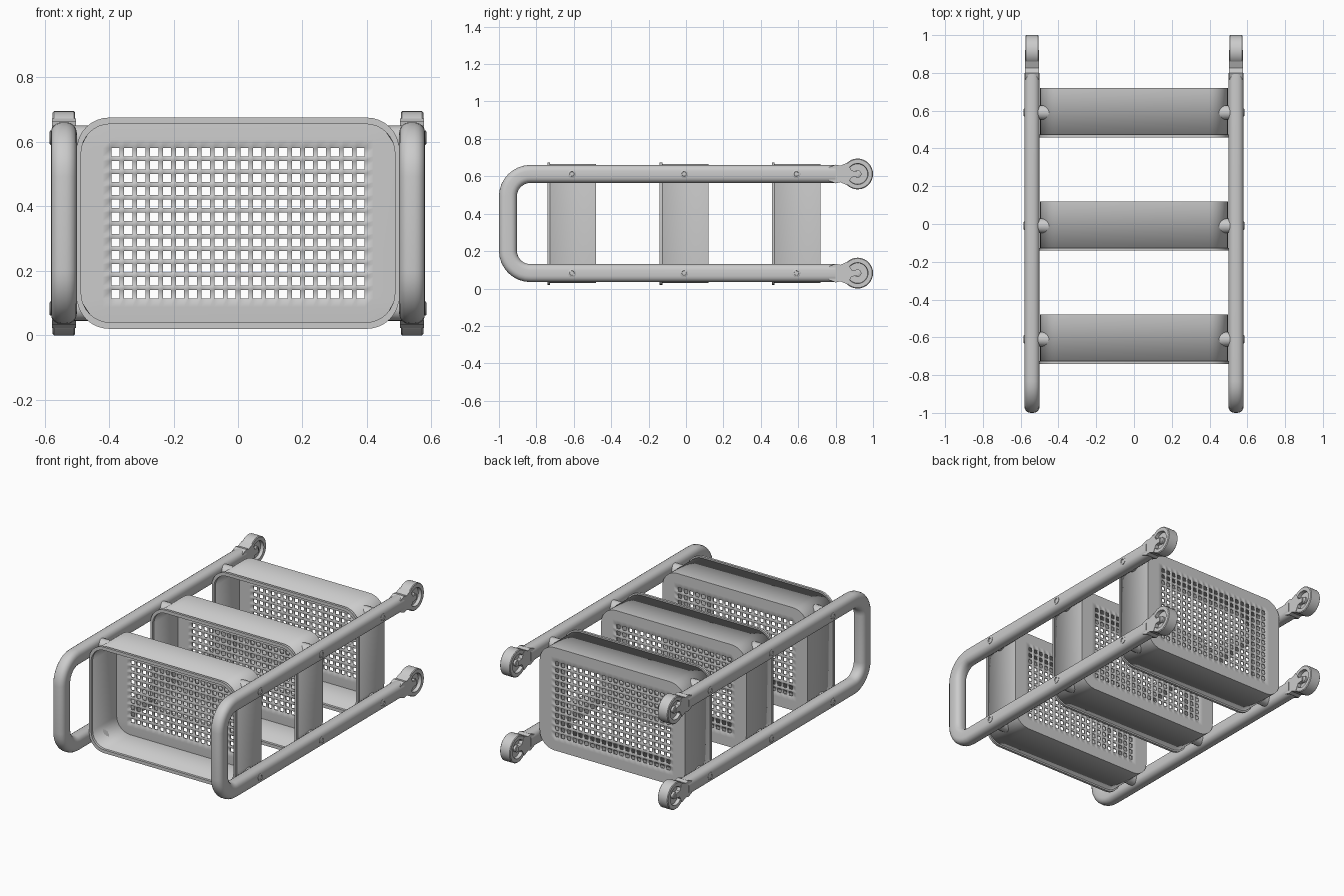
import bpy, bmesh
from math import sin, cos, pi, sqrt

if "Cube" in bpy.data.objects:
    bpy.data.objects.remove(bpy.data.objects["Cube"])

MID = 0.3475      # height of the symmetry plane
RAIL_X, RAIL_Z = 0.54, 0.265


def finish(bm, name, mirror=None, angle=0.6):
    bmesh.ops.recalc_face_normals(bm, faces=bm.faces)
    me = bpy.data.meshes.new(name)
    bm.to_mesh(me)
    bm.free()
    ob = bpy.data.objects.new(name, me)
    ob.location.z = MID
    bpy.context.collection.objects.link(ob)
    bpy.ops.object.select_all(action='DESELECT')
    ob.select_set(True)
    bpy.context.view_layer.objects.active = ob
    bpy.ops.object.shade_smooth_by_angle(angle=angle)
    if mirror:
        m = ob.modifiers.new("mirror", 'MIRROR')
        m.use_axis = mirror
        m.use_mirror_merge = False
    return ob


def loft(bm, rings, closed=False):
    vs = [[bm.verts.new(p) for p in r] for r in rings]
    n = len(vs[0])
    for k in range(len(vs) if closed else len(vs) - 1):
        a, b = vs[k], vs[(k + 1) % len(vs)]
        for i in range(n):
            j = (i + 1) % n
            bm.faces.new((a[i], a[j], b[j], b[i]))
    if not closed:
        bm.faces.new(vs[0])
        bm.faces.new(vs[-1])
    return vs


def rounded_rect(hx, hz, r, seg):
    pts = []
    for q, (sx, sz) in enumerate([(1, 1), (-1, 1), (-1, -1), (1, -1)]):
        for i in range(seg + 1):
            t = (q + i / seg) * pi / 2
            pts.append((sx * (hx - r) + r * cos(t), sz * (hz - r) + r * sin(t)))
    return pts


def circle_x(x, r, y, z, n):
    return [(x, y + r * cos(2 * pi * i / n), z + r * sin(2 * pi * i / n)) for i in range(n)]


# U-shaped side rails: path points with in-plane outward normals
path = [(0.80, -RAIL_Z, 0, -1)]
for sz, start in ((-1, 1.5), (1, 1.0)):
    for i in range(9):
        t = pi * (start - 0.5 * i / 8)
        path.append((-0.832 + 0.12 * cos(t), sz * (RAIL_Z - 0.12) + 0.12 * sin(t), cos(t), sin(t)))
path.append((0.80, RAIL_Z, 0, 1))
section = rounded_rect(0.04, 0.048, 0.032, 4)
bm = bmesh.new()
loft(bm, [[(RAIL_X + u, y + v * ny, z + v * nz) for u, v in section] for y, z, ny, nz in path])
finish(bm, "side_rail", (True, False, False))

# Caster wheels with recessed hubs
half = [(0.029, 0.017), (0.027, 0.020), (0.014, 0.020), (0.014, 0.054),
        (0.035, 0.056), (0.035, 0.078), (0.031, 0.0825)]
profile = half + [(-x, r) for x, r in reversed(half)]
bm = bmesh.new()
loft(bm, [circle_x(RAIL_X + x, r, 0.9175, RAIL_Z, 32) for x, r in profile])
finish(bm, "caster_wheel", (True, False, True))

# Caster forks: flared neck running into a narrow arm at the hub
outline = [(0.765, 0.036), (0.80, 0.050), (0.825, 0.044), (0.862, 0.060), (0.876, 0.035), (0.885, 0.018), (0.92, 0.014)]
outline += [(y, -z) for y, z in reversed(outline)]
bm = bmesh.new()
loft(bm, [[(RAIL_X + s, y, RAIL_Z + z) for y, z in outline] for s in (-0.037, 0.037)])
finish(bm, "caster_fork", (True, False, True), 0.4)

# Perforated baskets, open to the front
BX, BZ, BR, DEPTH = 0.497, 0.318, 0.10, 0.26


def cell_lines(count, edge):
    c = [(i - (count - 1) / 2) * 0.04 for i in range(count)]
    return [-edge] + [v + s for v in c for s in (-0.013, 0.013)] + [edge]


def basket(name, y0):
    y1 = y0 + DEPTH
    bm = bmesh.new()
    xs, zs = cell_lines(20, 0.42), cell_lines(12, 0.26)
    g = [[bm.verts.new((x, y1, z)) for z in zs] for x in xs]
    for i in range(len(xs) - 1):
        for j in range(len(zs) - 1):
            if not (i % 2 and j % 2):
                bm.faces.new((g[i][j], g[i + 1][j], g[i + 1][j + 1], g[i][j + 1]))
    # floor border between the grid and the rounded outline
    border = [e for e in bm.edges if e.is_boundary and
              any(all(abs(abs(v.co[k]) - m) < 1e-4 for v in e.verts) for k, m in ((0, 0.42), (2, 0.26)))]
    pts = rounded_rect(BX, BZ, BR, 8)
    n = len(pts)
    back = [bm.verts.new((x, y1, z)) for x, z in pts]
    front = [bm.verts.new((x, y0, z)) for x, z in pts]
    for i in range(n):
        j = (i + 1) % n
        bm.faces.new((back[i], back[j], front[j], front[i]))
        border.append(bm.edges.get((back[i], back[j])))
    bmesh.ops.triangle_fill(bm, edges=border, use_beauty=True, normal=(0, 1, 0))
    ob = finish(bm, name)
    s = ob.modifiers.new("thickness", 'SOLIDIFY')
    s.thickness, s.offset = 0.01, -1

    # rolled lip around the opening
    bm = bmesh.new()
    outer = rounded_rect(0.50, 0.3275, BR, 8)
    inner = rounded_rect(0.4865, 0.3075, 0.09, 8)
    loft(bm, [[(x, y, z) for x, z in ring] for ring, y in
              ((outer, y0 - 0.001), (outer, y0 + 0.014), (inner, y0 + 0.014), (inner, y0 - 0.001))], True)
    finish(bm, name + "_rim")


for name, y0 in (("lower_basket", 0.46), ("middle_basket", -0.14), ("upper_basket", -0.74)):
    basket(name, y0)

    # Spacers between rail and basket, inner end shaped to the basket corner
    yc = y0 + 0.13
    bm = bmesh.new()
    seat = []
    for _, y, z in circle_x(0, 0.038, yc, RAIL_Z, 20):
        d = max(0, z - (BZ - BR))
        seat.append((BX - BR + sqrt(BR * BR - d * d) - 0.005, y, z))
    loft(bm, [seat, circle_x(0.512, 0.038, yc, RAIL_Z, 20)])
    finish(bm, name + "_spacer", (True, False, True))

    # Bolt heads on the outside of the rails
    bm = bmesh.new()
    loft(bm, [circle_x(x, r, yc, RAIL_Z, 16) for x, r in
              ((0.57, 0.022), (0.582, 0.022), (0.584, 0.019), (0.584, 0.013), (0.580, 0.012))])
    finish(bm, name + "_bolt", (True, False, True))
